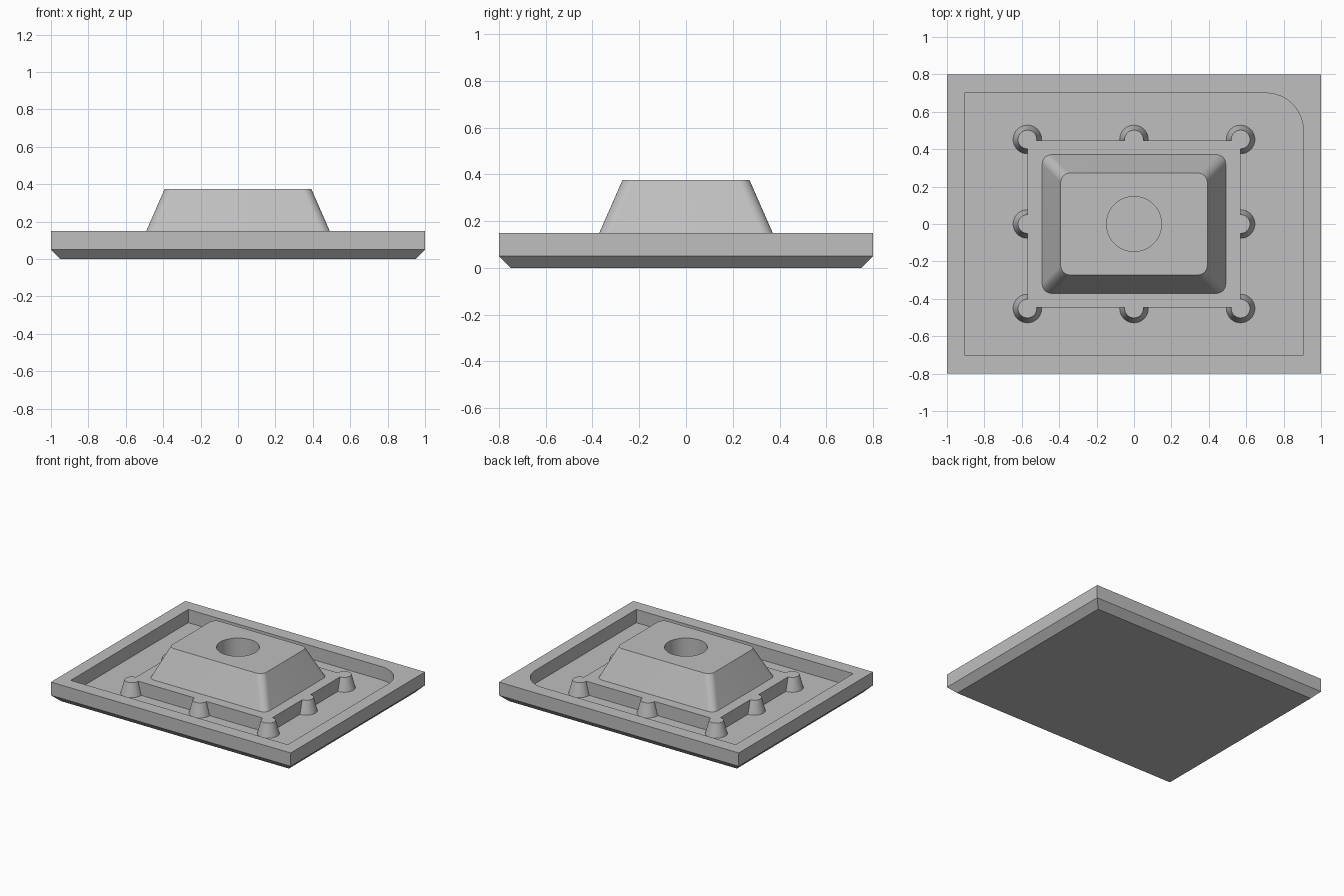
import bpy, bmesh, math

cube = bpy.data.objects.get("Cube")
if cube:
    bpy.data.objects.remove(cube, do_unlink=True)

grey = bpy.data.materials.new("light_grey")
grey.use_nodes = True
colour = (0.52, 0.52, 0.52, 1)
grey.diffuse_color = colour
grey.node_tree.nodes["Principled BSDF"].inputs["Base Color"].default_value = colour


def rounded_rect(hx, hy, radii=(0, 0, 0, 0), steps=12):
    """Outline, counter-clockwise; one radius per corner from +x+y onward."""
    points = []
    for i, ((sx, sy), r) in enumerate(zip(((1, 1), (-1, 1), (-1, -1), (1, -1)), radii)):
        if r == 0:
            points.append((sx * hx, sy * hy))
            continue
        for k in range(steps + 1):
            a = math.pi / 2 * (i + k / steps)
            points.append((sx * (hx - r) + r * math.cos(a), sy * (hy - r) + r * math.sin(a)))
    return points


def circle(radius, centre=(0, 0), steps=48):
    return [(centre[0] + radius * math.cos(math.tau * k / steps),
             centre[1] + radius * math.sin(math.tau * k / steps)) for k in range(steps)]


def loft(name, *sections):
    """Closed solid through (height, outline) sections."""
    bm = bmesh.new()
    rings = [[bm.verts.new((x, y, z)) for x, y in outline] for z, outline in sections]
    n = len(rings[0])
    for low, high in zip(rings, rings[1:]):
        for i in range(n):
            j = (i + 1) % n
            bm.faces.new((low[i], low[j], high[j], high[i]))
    bm.faces.new(rings[0][::-1])
    bm.faces.new(rings[-1])
    mesh = bpy.data.meshes.new(name)
    bm.to_mesh(mesh)
    bm.free()
    mesh.materials.append(grey)
    obj = bpy.data.objects.new(name, mesh)
    bpy.context.collection.objects.link(obj)
    return obj


def select(obj):
    bpy.ops.object.select_all(action='DESELECT')
    obj.select_set(True)
    bpy.context.view_layer.objects.active = obj


def combine(target, tool, operation):
    mod = target.modifiers.new("combine", 'BOOLEAN')
    mod.operation, mod.object, mod.solver = operation, tool, 'EXACT'
    select(target)
    bpy.ops.object.modifier_apply(modifier=mod.name)
    bpy.data.objects.remove(tool, do_unlink=True)


FLOOR, RIM, TOP = 0.05, 0.15, 0.375

# Tray with chamfered underside and a pocket with one rounded corner
outer = rounded_rect(1, 0.8)
tray = loft("tray", (0, rounded_rect(0.95, 0.75)), (FLOOR, outer), (RIM, outer))
pocket = rounded_rect(0.905, 0.70, (0.2, 0, 0, 0))
combine(tray, loft("pocket_cutter", (FLOOR, pocket), (RIM + 0.1, pocket)), 'DIFFERENCE')

# Raised plate with tapered posts around its edge
SINK = 0.01
px, py = 0.57, 0.447
edge = rounded_rect(px, py)
plate = loft("raised_plate", (FLOOR - SINK, edge), (RIM, edge))
for ix in (-1, 0, 1):
    for iy in (-1, 0, 1):
        if ix or iy:
            c = (ix * px, iy * 0.452)
            post = loft("post", (FLOOR - SINK, circle(0.079, c)), (RIM, circle(0.05, c)))
            combine(plate, post, 'UNION')

# Tapered block with a round bore down to the plate
corner = (0.05,) * 4
block = loft("tapered_block", (RIM - SINK, rounded_rect(0.495, 0.375, corner)),
             (TOP, rounded_rect(0.392, 0.272, corner)))
combine(block, loft("bore_cutter", (0, circle(0.147)), (TOP + 0.1, circle(0.147))), 'DIFFERENCE')

for obj in (tray, plate, block):
    select(obj)
    bpy.ops.object.shade_smooth_by_angle(angle=math.radians(25))
